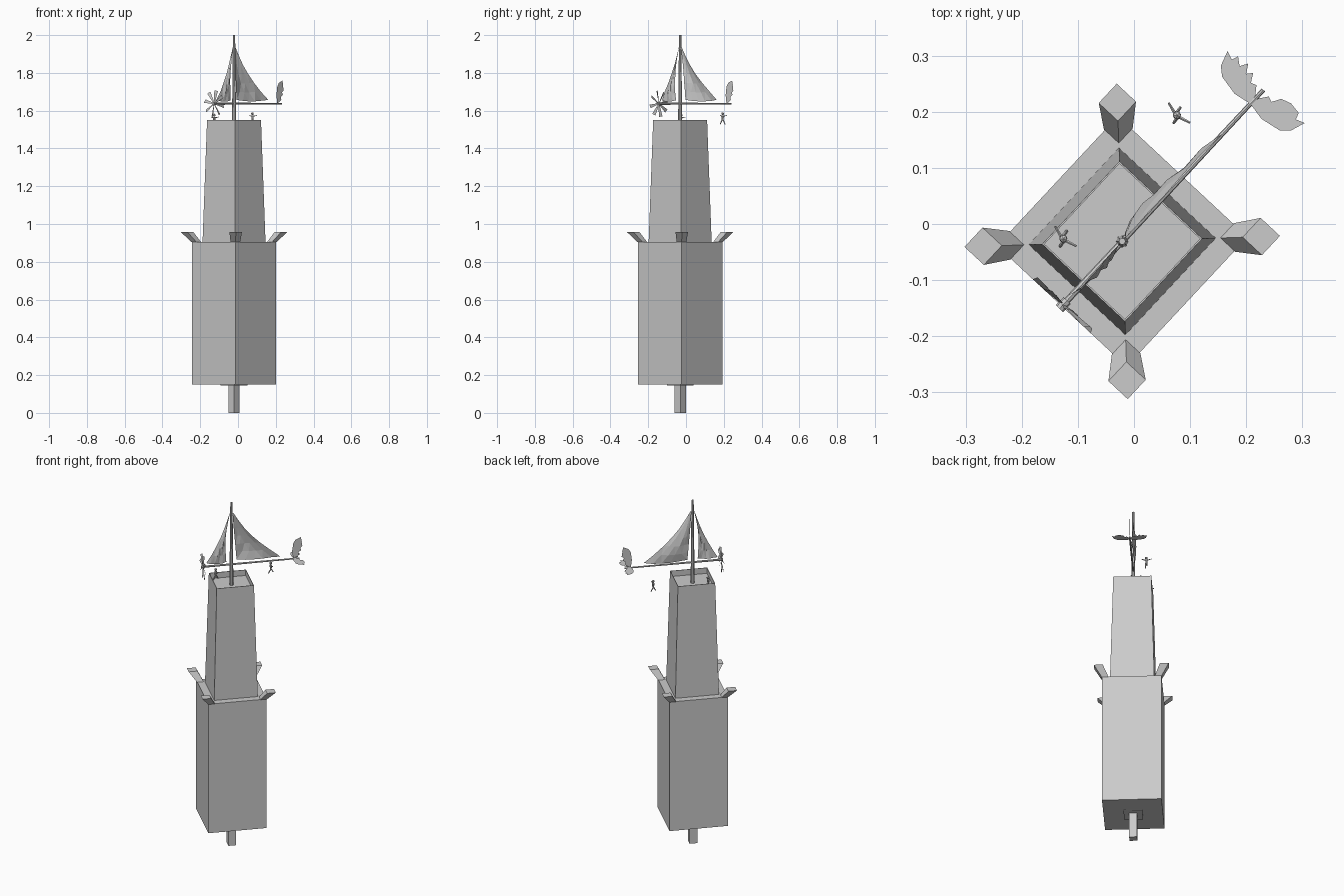
import bpy, bmesh, math, random
from mathutils import Matrix, Vector

if "Cube" in bpy.data.objects:
    bpy.data.objects.remove(bpy.data.objects["Cube"])

random.seed(3)
# Whole model is turned 47 degrees: local x runs along the boom
FRAME = Matrix.Translation((-0.021, -0.031, 0)) @ Matrix.Rotation(math.radians(47), 4, 'Z')
grey = bpy.data.materials.new("plain grey")
grey.diffuse_color = (0.6, 0.6, 0.6, 1)
grey.use_nodes = True
grey.node_tree.nodes["Principled BSDF"].inputs["Base Color"].default_value = grey.diffuse_color


def finish(name, bm, solid=True):
    if solid:
        bmesh.ops.recalc_face_normals(bm, faces=bm.faces)
    me = bpy.data.meshes.new(name)
    bm.to_mesh(me)
    bm.free()
    me.materials.append(grey)
    ob = bpy.data.objects.new(name, me)
    ob.matrix_world = FRAME
    bpy.context.collection.objects.link(ob)
    return ob


def square_loft(name, rings):
    """Rings are (centre x, centre y, half side, z); joined and capped."""
    bm = bmesh.new()
    loops = [[bm.verts.new((x + sx * h, y + sy * h, z))
              for sx, sy in ((-1, -1), (1, -1), (1, 1), (-1, 1))] for x, y, h, z in rings]
    for a, b in zip(loops, loops[1:]):
        for i in range(4):
            j = (i + 1) % 4
            bm.faces.new((a[i], a[j], b[j], b[i]))
    bm.faces.new(loops[0][::-1])
    bm.faces.new(loops[-1])
    return finish(name, bm)


def add_rod(bm, a, b, r1, r2, sides=8):
    a, b = Vector(a), Vector(b)
    d = b - a
    m = Matrix.Translation((a + b) / 2) @ d.to_track_quat('Z', 'Y').to_matrix().to_4x4()
    bmesh.ops.create_cone(bm, cap_ends=True, segments=sides, radius1=r1, radius2=r2,
                          depth=d.length, matrix=m)


def rod(name, *args, **kw):
    bm = bmesh.new()
    add_rod(bm, *args, **kw)
    return finish(name, bm)


# Foot post, mounting plate and the two tower stages
square_loft("foot_post", [(0, 0, 0.021, 0), (0, 0, 0.021, 0.155)])
square_loft("mounting_plate", [(0, 0, 0.05, 0.146), (0, 0, 0.05, 0.151)])
square_loft("lower_tower", [(0, 0, 0.158, 0.15), (0, 0, 0.158, 0.905)])
square_loft("upper_tower", [(0, 0, 0.118, 0.904), (0, 0, 0.101, 1.55),
                            (0, 0, 0.098, 1.55), (0, 0, 0.098, 1.517)])

# Leaning horns on the four corners of the ledge
for sx in (-1, 1):
    for sy in (-1, 1):
        lo, hi = 0.2 / math.sqrt(2), 0.248 / math.sqrt(2)
        square_loft("corner_horn", [(sx * lo, sy * lo, 0.018, 0.904),
                                    (sx * hi, sy * hi, 0.0235, 0.957)])

# Mast and boom
rod("mast", (0, 0, 1.515), (0, 0, 2.0), 0.011, 0.006)
rod("boom", (-0.155, 0, 1.637), (0.369, 0, 1.637), 0.006, 0.004)


def sail(name, inner, outer, top_z, foot_z, bulge, rows=6, cols=5):
    """inner / outer give the x of each edge at t (0 = top, 1 = foot)."""
    bm = bmesh.new()
    grid = []
    for r in range(rows + 1):
        t = r / rows
        row = []
        for c in range(cols + 1):
            s = c / cols
            x = inner(t) + (outer(t) - inner(t)) * s
            y = bulge * math.sin(math.pi * min(1, t * 0.75)) * math.sin(math.pi * (0.15 + 0.85 * s))
            y += random.uniform(-0.004, 0.004) * t
            z = top_z + (foot_z - top_z) * t - 0.008 * t * math.sin(math.pi * s)
            row.append(bm.verts.new((x, y, z)))
        grid.append(row)
    for r in range(rows):
        for c in range(cols):
            bm.faces.new((grid[r][c], grid[r + 1][c], grid[r + 1][c + 1], grid[r][c + 1]))
    bmesh.ops.remove_doubles(bm, verts=bm.verts, dist=0.0005)
    bmesh.ops.triangulate(bm, faces=bm.faces)
    return finish(name, bm)


# Main sail behind the mast, jib in front of it
sail("main_sail", lambda t: 0.006 + 0.024 * t, lambda t: 0.012 + 0.253 * t - 0.03 * math.sin(math.pi * t),
     1.935, 1.657, 0.018)
sail("jib", lambda t: -0.008 - 0.02 * t - 0.014 * math.sin(math.pi * t),
     lambda t: -0.01 - 0.125 * t + 0.012 * math.sin(math.pi * t), 1.935, 1.655, -0.01)

# Eight-bladed propeller at the bow
bm = bmesh.new()
add_rod(bm, (-0.164, 0, 1.637), (-0.144, 0, 1.637), 0.009, 0.009)
for k in range(8):
    m = (Matrix.Translation((-0.154, 0, 1.637)) @ Matrix.Rotation(k * math.pi / 4 + 0.2, 4, 'X')
         @ Matrix.Rotation(math.radians(25), 4, 'Z'))
    bm.faces.new([bm.verts.new(m @ Vector((0, y, z)))
                  for y, z in ((-0.003, 0.004), (0.003, 0.004), (0.010, 0.07), (-0.010, 0.07))])
finish("propeller", bm, solid=False)

# Three ragged tail fins: two flat, one upright (along boom, outward)
FIN = [(0.335, 0), (0.329, 0.033), (0.336, 0.070), (0.349, 0.085), (0.376, 0.094),
       (0.370, 0.078), (0.382, 0.074), (0.371, 0.060), (0.385, 0.052), (0.369, 0.042),
       (0.379, 0.034), (0.363, 0.025), (0.367, 0.015), (0.352, 0.004)]
for name, dy, dz in (("left_tail_fin", 1, 0), ("right_tail_fin", -1, 0), ("upright_tail_fin", 0, 1.27)):
    bm = bmesh.new()
    bm.faces.new([bm.verts.new((u, dy * w, 1.64 + dz * w)) for u, w in FIN])
    bmesh.ops.triangulate(bm, faces=bm.faces)
    finish(name, bm, solid=False)

# Two tiny figures: one on the roof, one in the air beside the boom
for name, x, y, z in (("roof_figure", -0.068, 0.08, 1.52), ("flying_figure", 0.231, 0.082, 1.528)):
    bm = bmesh.new()
    P = lambda a, b, c: (x + a, y + b, z + c)
    add_rod(bm, P(0, 0, 0.022), P(0, 0, 0.046), 0.005, 0.007, 6)
    bmesh.ops.create_icosphere(bm, subdivisions=1, radius=0.008,
                               matrix=Matrix.Translation(P(0, 0, 0.056)))
    for s in (-1, 1):
        add_rod(bm, P(0, s * 0.005, 0.043), P(0.006, s * 0.026, 0.046), 0.003, 0.002, 5)
        add_rod(bm, P(0, s * 0.003, 0.024), P(s * 0.014, s * 0.005, 0), 0.0035, 0.0025, 5)
    finish(name, bm)
